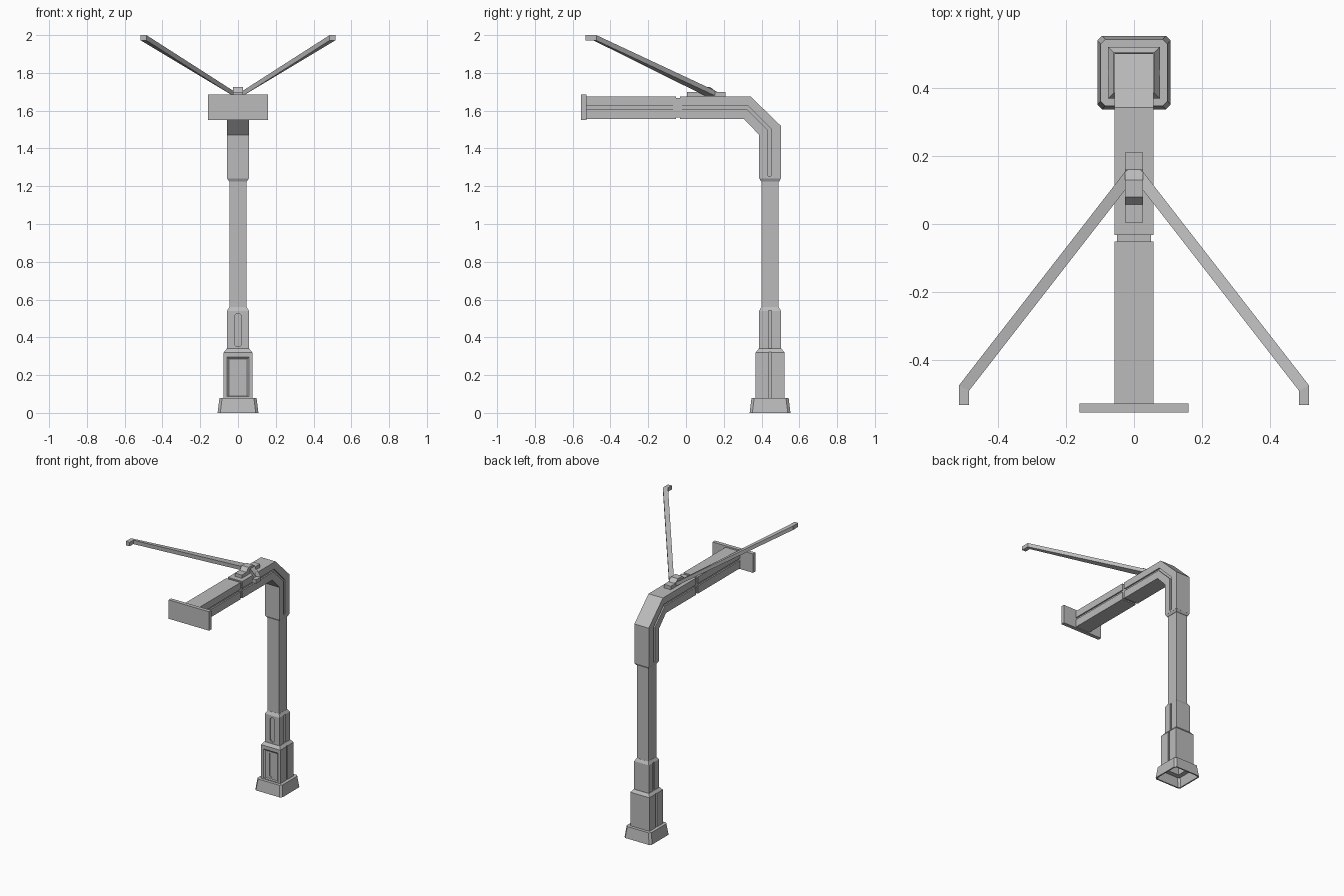
import bpy, bmesh, math

if "Cube" in bpy.data.objects:
    bpy.data.objects.remove(bpy.data.objects["Cube"])

grey = bpy.data.materials.new("plain grey")
grey.use_nodes = True
grey.diffuse_color = (0.5, 0.5, 0.5, 1)
grey.node_tree.nodes["Principled BSDF"].inputs["Base Color"].default_value = (0.5, 0.5, 0.5, 1)

PY = 0.445  # y of the post's axis


def loft(name, rings):
    """Closed solid through rings that share one point count."""
    bm = bmesh.new()
    vs = [[bm.verts.new(p) for p in r] for r in rings]
    n = len(rings[0])
    for a, b in zip(vs, vs[1:]):
        for i in range(n):
            j = (i + 1) % n
            bm.faces.new((a[i], a[j], b[j], b[i]))
    bm.faces.new(vs[0][::-1])
    bm.faces.new(vs[-1])
    bmesh.ops.recalc_face_normals(bm, faces=bm.faces)
    me = bpy.data.meshes.new(name)
    bm.to_mesh(me)
    bm.free()
    me.materials.append(grey)
    ob = bpy.data.objects.new(name, me)
    bpy.context.collection.objects.link(ob)
    return ob


def column(name, levels, c=0.0):
    """Square column round the post axis; levels are (z, half width), c chamfers corners."""
    rings = []
    for z, h in levels:
        k = h - c
        if c:
            pts = [(h, -k), (h, k), (k, h), (-k, h), (-h, k), (-h, -k), (-k, -h), (k, -h)]
        else:
            pts = [(h, -h), (h, h), (-h, h), (-h, -h)]
        rings.append([(x, PY + y, z) for x, y in pts])
    return loft(name, rings)


def prism(name, yz, x0, x1):
    """Side profile extruded along x."""
    return loft(name, [[(x, y, z) for y, z in yz] for x in (x0, x1)])


def box(name, x0, x1, y0, y1, z0, z1):
    return prism(name, [(y0, z0), (y1, z0), (y1, z1), (y0, z1)], x0, x1)


def cut(ob, *cutters):
    for c in cutters:
        c.hide_render = True
        m = ob.modifiers.new("cut", 'BOOLEAN')
        m.object, m.operation, m.solver = c, 'DIFFERENCE', 'EXACT'
        bpy.context.view_layer.objects.active = ob
        bpy.ops.object.modifier_apply(modifier=m.name)
        bpy.data.objects.remove(c)


def side_grooves(ob, yz, half, depth=0.01):
    """Cut the same groove into the left and right faces."""
    for s in (1, -1):
        cut(ob, prism("groove_cutter", yz, s * (half - depth), s * (half + 0.03)))


def slot(r, z0, z1, y0, y1):
    """Round-ended cutter reaching from y0 to y1."""
    pts = []
    for cz, a0 in ((z1 - r, 0), (z0 + r, math.pi)):
        for i in range(7):
            a = a0 + math.pi * i / 6
            pts.append((r * math.cos(a), cz + r * math.sin(a)))
    return loft("slot_cutter", [[(x, y, z) for x, z in pts] for y in (y0, y1)])


def strip(z0, z1, w=0.008):
    return [(PY - w, z0), (PY + w, z0), (PY + w, z1), (PY - w, z1)]


# Hollow flared foot
foot = column("foot", [(0, 0.108), (0.08, 0.098)], 0.014)
cut(foot, column("hollow_cutter", [(-0.01, 0.1), (0.065, 0.088)], 0.012),
    column("bore_cutter", [(0.03, 0.055), (0.1, 0.055)]))

# Lower post housing with a framed front panel
lower = column("lower_housing", [(0.07, 0.076), (0.32, 0.076), (0.34, 0.06)])
front = PY - 0.076
cut(lower, column("bore_cutter", [(0.03, 0.055), (0.28, 0.055)]))
frame = [[(-a, y, z0), (a, y, z0), (a, y, z1), (-a, y, z1)]
         for a, y, z0, z1 in ((0.061, front - 0.002, 0.085, 0.297), (0.047, front + 0.01, 0.09, 0.284))]
cut(lower, loft("panel_cutter", frame), slot(0.018, 0.1, 0.28, front - 0.02, front + 0.016))
side_grooves(lower, strip(0.06, 0.322), 0.076)

# Upper post housing
upper = column("upper_housing", [(0.33, 0.058), (0.54, 0.058), (0.56, 0.046)])
cut(upper, slot(0.018, 0.35, 0.525, PY - 0.08, PY - 0.05))
side_grooves(upper, strip(0.32, 0.541), 0.058)

# Plain post
column("post", [(0.3, 0.045), (1.3, 0.045)])

# Elbow sleeve with its chamfered lower lip
column("sleeve_lip", [(1.225, 0.048), (1.242, 0.057)])
W = 0.057
elbow = prism("elbow", [(0.387, 1.241), (0.502, 1.241), (0.502, 1.52), (0.342, 1.675), (-0.033, 1.675),
                        (-0.033, 1.555), (0.308, 1.555), (0.387, 1.472)], -W, W)
side_grooves(elbow, [(-0.06, 1.61), (0.32, 1.61), (0.434, 1.497), (0.434, 1.255),
                     (0.45, 1.255), (0.45, 1.503), (0.327, 1.626), (-0.06, 1.626)], W)

# Arm, joint and end plate
box("arm_joint", -0.05, 0.05, -0.07, -0.02, 1.563, 1.667)
arm = box("arm", -W, W, -0.535, -0.052, 1.555, 1.675)
side_grooves(arm, [(-0.6, 1.61), (0, 1.61), (0, 1.626), (-0.6, 1.626)], W)
box("end_plate", -0.16, 0.16, -0.555, -0.528, 1.55, 1.685)

# Bracket on top of the arm
prism("bracket", [(0.005, 1.67), (0.005, 1.698), (0.057, 1.698), (0.08, 1.724), (0.13, 1.724),
                  (0.16, 1.7), (0.21, 1.7), (0.21, 1.67)], -0.027, 0.027)

# Raised struts with bent tips
for side, s in (("left", 1), ("right", -1)):
    sections = [((0.02, 0.162), (0.02, 0.108), 1.675, 1.702),
                ((0.515, -0.475), (0.485, -0.49), 1.972, 2.0),
                ((0.515, -0.532), (0.485, -0.532), 1.972, 2.0)]
    loft(side + "_strut", [[(s * o[0], o[1], z0), (s * o[0], o[1], z1),
                            (s * i[0], i[1], z1), (s * i[0], i[1], z0)] for o, i, z0, z1 in sections])
